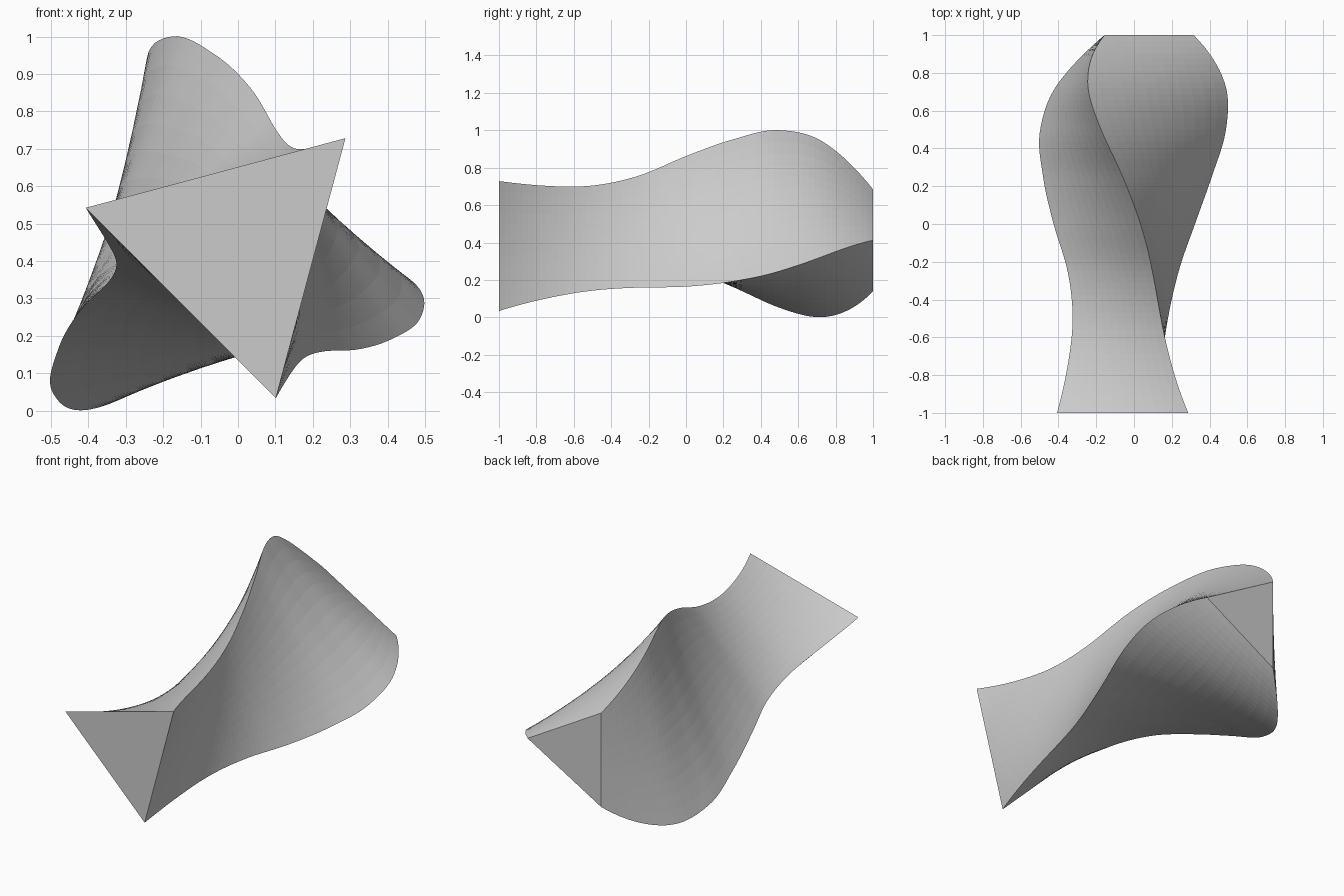
import bpy, bmesh, math

if "Cube" in bpy.data.objects:
    bpy.data.objects.remove(bpy.data.objects["Cube"])

ROWS, CUTS = 64, 12          # rings along the length, divisions per side
AXIS_Z, OFFSET = 0.412, 0.08  # twist axis height, section offset from the axis
# Circumradius of the triangular section, evenly spaced from front to back
RADII = [0.415, 0.350, 0.325, 0.355, 0.436, 0.516, 0.579, 0.541, 0.315]


def radius(t):
    """Catmull-Rom interpolation of the section size."""
    p = [2 * RADII[0] - RADII[1] + 0.04] + RADII + [2 * RADII[-1] - RADII[-2] - 0.21]
    s = t * (len(RADII) - 1)
    i = min(int(s), len(RADII) - 2)
    f = s - i
    a, b, c, d = p[i:i + 4]
    return 0.5 * (2 * b + (c - a) * f + (2 * a - 5 * b + 4 * c - d) * f ** 2
                  + (3 * b - a - 3 * c + d) * f ** 3)


def ring(bm, t):
    """One triangular section, scaled about its middle and twisted."""
    r = radius(t)
    ang = math.radians(-75 + 75 * t)
    c, s = math.cos(ang), math.sin(ang)
    corners = [(OFFSET + 0.75 * r, 0), (OFFSET - 0.75 * r, 0.866 * r),
               (OFFSET - 0.75 * r, -0.866 * r)]
    verts = []
    for k in range(3):
        (u0, v0), (u1, v1) = corners[k], corners[(k + 1) % 3]
        for j in range(CUTS):
            f = j / CUTS
            u, v = u0 + (u1 - u0) * f, v0 + (v1 - v0) * f
            verts.append(bm.verts.new((u * c - v * s, -1 + 2 * t, AXIS_Z + u * s + v * c)))
    return verts


# Twisted triangular bar
bm = bmesh.new()
rings = [ring(bm, i / ROWS) for i in range(ROWS + 1)]
n = 3 * CUTS
for a, b in zip(rings, rings[1:]):
    for j in range(n):
        k = (j + 1) % n
        bm.faces.new((a[j], a[k], b[k], b[j]))
# Flat end caps
bm.faces.new(rings[0])
bm.faces.new(rings[-1])
bmesh.ops.recalc_face_normals(bm, faces=bm.faces)

mesh = bpy.data.meshes.new("twisted_bar")
bm.to_mesh(mesh)
bm.free()
bpy.context.collection.objects.link(bpy.data.objects.new("twisted_bar", mesh))
